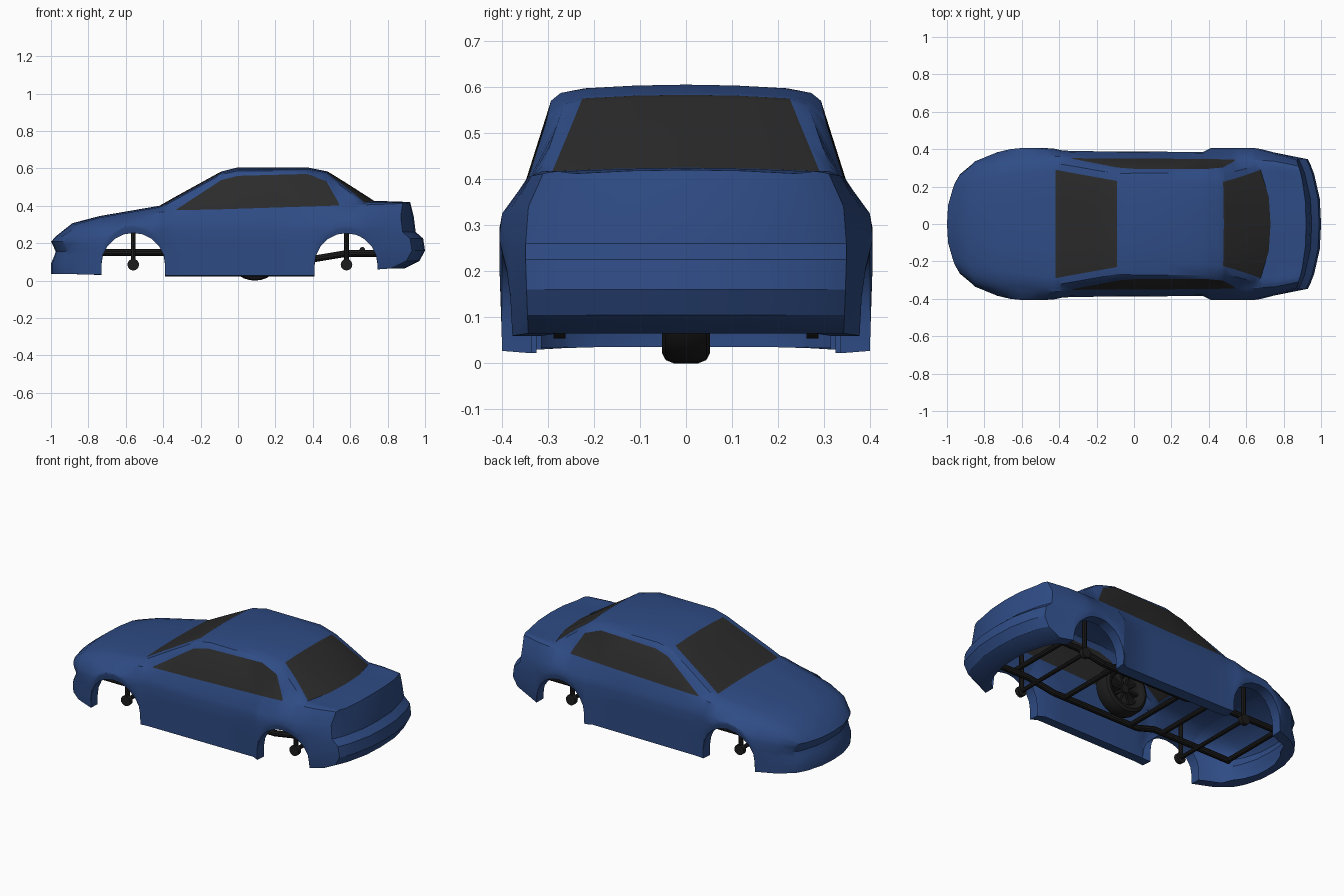
import bpy, bmesh, math
from mathutils import Vector, Matrix

if "Cube" in bpy.data.objects:
    bpy.data.objects.remove(bpy.data.objects["Cube"])


def material(name, rgb):
    m = bpy.data.materials.new(name)
    m.diffuse_color = (*rgb, 1)
    m.use_nodes = True
    m.node_tree.nodes["Principled BSDF"].inputs["Base Color"].default_value = m.diffuse_color
    return m


BLUE = material("blue_paint", (0.028, 0.072, 0.235))
GLASS = material("dark_glass", (0.024, 0.024, 0.024))
BLACK = material("black_metal", (0.012, 0.012, 0.012))


def make(name, bm, mats, angle=30):
    me = bpy.data.meshes.new(name)
    bm.to_mesh(me)
    bm.free()
    ob = bpy.data.objects.new(name, me)
    bpy.context.collection.objects.link(ob)
    for m in mats:
        me.materials.append(m)
    bpy.ops.object.select_all(action='DESELECT')
    bpy.context.view_layer.objects.active = ob
    ob.select_set(True)
    bpy.ops.object.shade_smooth_by_angle(angle=math.radians(angle))
    return ob


def lerp(x, rows):
    """Interpolate rows (x, a, b, ...) linearly at x."""
    if x <= rows[0][0]:
        return rows[0][1:]
    for p, q in zip(rows, rows[1:]):
        if x <= q[0]:
            t = (x - p[0]) / (q[0] - p[0])
            return [a + (b - a) * t for a, b in zip(p[1:], q[1:])]
    return rows[-1][1:]


# Upper body sections: x, centre bulge, centre z, screen y, rail y z, glass top y z, belt y z
TOP = [
    (-.93, -.04, .240, .19, .215, .236, .235, .230, .25, .222),
    (-.85, -.035, .307, .22, .27, .290, .295, .277, .315, .262),
    (-.73, -.01, .345, .25, .295, .325, .322, .312, .348, .295),
    (-.42, 0, .400, .29, .325, .385, .346, .372, .362, .365),
    (-.33, 0, .451, .273, .31, .435, .349, .380, .352, .376),
    (-.09, 0, .583, .23, .268, .567, .302, .537, .350, .381),
    (0, 0, .605, .22, .272, .587, .295, .560, .350, .384),
    (.37, 0, .605, .215, .272, .587, .293, .570, .348, .396),
    (.47, .01, .583, .225, .265, .562, .302, .530, .346, .399),
    (.54, .04, .521, .25, .285, .503, .340, .406, .345, .402),
    (.65, .08, .425, .29, .315, .415, .332, .408, .342, .404),
    (.75, .06, .424, .28, .31, .418, .322, .413, .336, .407),
    (.88, .04, .420, .24, .28, .417, .295, .415, .31, .412)]
# Half width in plan
PLAN = [(-.93, .27), (-.85, .335), (-.79, .37), (-.64, .405), (-.435, .405), (-.37, .39),
        (.37, .385), (.40, .405), (.66, .405), (.72, .39), (.93, .335)]
# Heights of the flank levels
LEVELS = [(-.93, .035, .035, .09, .125, .155, .19, .208),
          (-.39, .022, .027, .09, .15, .21, .27, .315),
          (.41, .022, .027, .09, .15, .21, .27, .315),
          (.75, .06, .06, .10, .155, .215, .265, .33),
          (.88, .065, .065, .105, .16, .225, .26, .34)]
INSET = [.07, .006, .004, .002, 0, 0, .006]
NOSE = [-.95, -1, -1, -.985, -.975, -.99, -1]
TAIL = [.86, .89, .97, 1, .99, .95, .94]
ARCHES = [(-.56, .17), (.578, .168)]
ARCH_Z = .085


def arch(x):
    for cx, r in ARCHES:
        if abs(x - cx) <= r + 1e-6:
            return ARCH_Z + math.sqrt(max(0, r * r - (x - cx) ** 2))
    return 0


stations = [row[0] for row in TOP] + [-.2, .18]
for cx, r in ARCHES:
    stations += [cx - r * math.cos(math.pi * k / 10) for k in range(11)]
    stations += [cx - r - .001, cx + r + .001]
stations.sort()


def top_row(x):
    b, z0, y2, y3, z3, y4, z4, y5, z5 = lerp(x, TOP)
    pts = [(0, z0), (y2 / 2, z0 - .002), (y2, z0 - .008), (y3, z3), (y4, z4), (y5, z5)]
    return [Vector((x + b * (1 - (y / y5) ** 2.5), y, z)) for y, z in pts]


def side_column(x):
    w = lerp(x, PLAN)[0]
    a = arch(x)
    col = []
    for k, z in enumerate(lerp(x, LEVELS)):
        zz = max(z, a + .01 * max(0, k - 1)) if a else z
        xx = x
        if x == stations[0]:
            xx = NOSE[k] + .07
        elif x == stations[-1]:
            xx = TAIL[k] - .07
        col.append(Vector((xx, w - INSET[k], zz)))
    return col + [top_row(x)[-1]]


def end_sheet(x, centres):
    edge = top_row(x)
    rows = []
    for k, c in enumerate(side_column(x)[:-1]):
        row = []
        for p in edge:
            t = p.y / edge[-1].y
            row.append(Vector((c.x + (centres[k] - c.x) * (1 - t ** 2.5), c.y * t, c.z)))
        rows.append(row)
    return rows + [edge]


body = bmesh.new()


def sheet(rows, rule=None):
    vs = [[body.verts.new(p) for p in row] for row in rows]
    for i in range(len(vs) - 1):
        for j in range(len(vs[0]) - 1):
            f = body.faces.new((vs[i][j], vs[i + 1][j], vs[i + 1][j + 1], vs[i][j + 1]))
            if rule and rule((stations[i] + stations[i + 1]) / 2, j):
                f.material_index = 1


def is_glass(x, j):
    if j < 2:
        return -.42 < x < -.09 or .47 < x < .65
    return j == 4 and -.33 < x < .54


# Body shell: top, flank, nose and tail, mirrored to both sides
sheet([top_row(x) for x in stations], is_glass)
sheet([side_column(x) for x in stations])
sheet(end_sheet(stations[0], NOSE))
sheet(end_sheet(stations[-1], TAIL))
twin = bmesh.ops.duplicate(body, geom=body.verts[:] + body.edges[:] + body.faces[:])
for v in twin['geom']:
    if isinstance(v, bmesh.types.BMVert):
        v.co.y *= -1
bmesh.ops.remove_doubles(body, verts=body.verts[:], dist=1e-5)
bmesh.ops.recalc_face_normals(body, faces=body.faces[:])
make("car_body", body, [BLUE, GLASS])


def tube(bm, p, q, r, seg=10):
    p, q = Vector(p), Vector(q)
    d = q - p
    m = Matrix.Translation((p + q) / 2) @ d.to_track_quat('Z', 'Y').to_matrix().to_4x4()
    bmesh.ops.create_cone(bm, cap_ends=True, segments=seg, radius1=r, radius2=r,
                          depth=d.length, matrix=m)


# Ladder frame: two bent rails and cross tubes
frame = bmesh.new()
RAIL = [(-.86, .15), (-.32, .15), (-.2, .115), (.4, .115), (.58, .145), (.86, .145)]
for s in (-1, 1):
    for (xa, za), (xb, zb) in zip(RAIL, RAIL[1:]):
        tube(frame, (xa, s * .21, za), (xb, s * .21, zb), .018)
for x, z in [(-.85, .15), (-.38, .15), (-.15, .115), (.32, .115), (.665, .165), (.85, .145)]:
    tube(frame, (x, -.22, z), (x, .22, z), .015)
make("ladder_frame", frame, [BLACK])

# Axles with hubs and upright struts
for name, x in (("front_axle", -.56), ("rear_axle", .58)):
    bm = bmesh.new()
    tube(bm, (x, -.27, ARCH_Z), (x, .27, ARCH_Z), .012)
    for s in (-1, 1):
        tube(bm, (x, s * .262, ARCH_Z), (x, s * .288, ARCH_Z), .031, 16)
        tube(bm, (x, s * .268, ARCH_Z), (x, s * .268, .31), .014)
    make(name, bm, [BLACK])

# Spare wheel standing under the middle: tyre, spokes and hub
HUB = Vector((.09, 0, .15))
half = [(.098, .036), (.106, .046), (.128, .052), (.143, .044), (.15, .026)]
profile = half + [(r, -y) for r, y in reversed(half)]
tyre = bmesh.new()
N = 32
rings = [[tyre.verts.new(HUB + Vector((r * math.cos(a), y, r * math.sin(a)))) for r, y in profile]
         for a in (2 * math.pi * i / N for i in range(N))]
for i in range(N):
    for j in range(len(profile)):
        k = (j + 1) % len(profile)
        tyre.faces.new((rings[i][j], rings[(i + 1) % N][j], rings[(i + 1) % N][k], rings[i][k]))
bmesh.ops.recalc_face_normals(tyre, faces=tyre.faces[:])
make("spare_tyre", tyre, [BLACK], 40)

rim = bmesh.new()
tube(rim, HUB - Vector((0, .035, 0)), HUB + Vector((0, .035, 0)), .026, 16)
for i in range(10):
    a = 2 * math.pi * i / 10
    m = (Matrix.Translation(HUB) @ Matrix.Rotation(a, 4, 'Y') @ Matrix.Translation((.06, 0, 0))
         @ Matrix.Diagonal((.085, .05, .014, 1)))
    bmesh.ops.create_cube(rim, size=1, matrix=m)
make("spare_wheel_spokes", rim, [BLACK])
